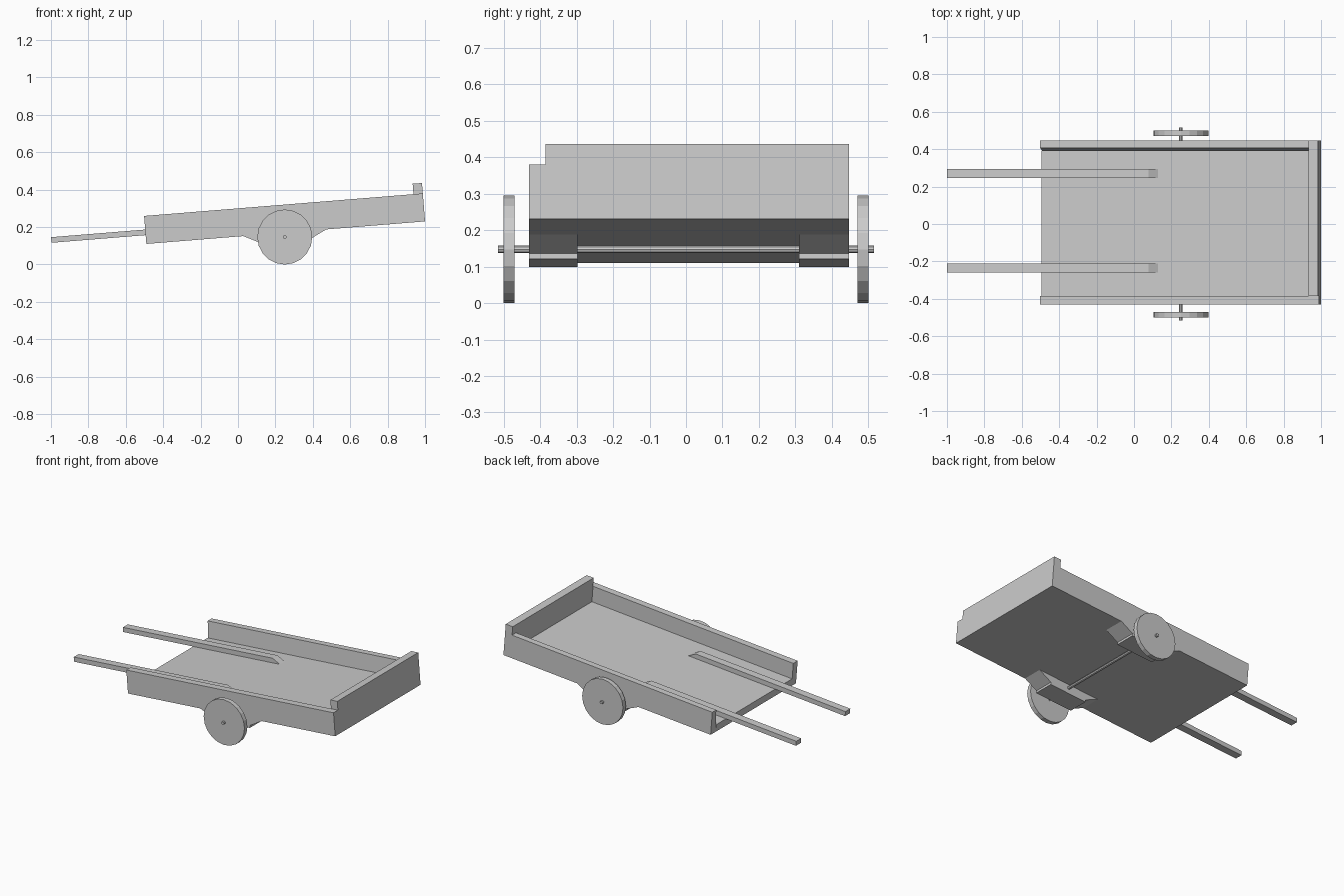
import bpy, bmesh, math
from mathutils import Matrix

if "Cube" in bpy.data.objects:
    bpy.data.objects.remove(bpy.data.objects["Cube"])

TILT = math.radians(4.62)
OX, OZ = -0.49, 0.11      # lower rear corner of the tilted bed


def add_object(name, bm):
    bmesh.ops.recalc_face_normals(bm, faces=bm.faces)
    me = bpy.data.meshes.new(name)
    bm.to_mesh(me)
    bm.free()
    ob = bpy.data.objects.new(name, me)
    bpy.context.collection.objects.link(ob)
    return ob


def bed_part(name, profile, y0, y1, lean=0.0):
    """Extrude an (along bed, above bed) profile from y0 to y1, then tilt it.
    lean shifts the top edge of the y0 side inward."""
    c, s = math.cos(TILT), math.sin(TILT)
    mid = max(p[1] for p in profile) / 2
    bm = bmesh.new()
    rings = []
    for y, shift in ((y0, lean), (y1, 0)):
        rings.append([bm.verts.new((OX + u * c - w * s,
                                    y + (shift if w > mid else 0),
                                    OZ + u * s + w * c)) for u, w in profile])
    a, b = rings
    bm.faces.new(a)
    bm.faces.new(b)
    n = len(profile)
    for i in range(n):
        j = (i + 1) % n
        bm.faces.new((a[i], a[j], b[j], b[i]))
    return add_object(name, bm)


def rect(u0, u1, w0, w1):
    return [(u0, w0), (u1, w0), (u1, w1), (u0, w1)]


def disc(name, r, sides, y, depth):
    bm = bmesh.new()
    m = (Matrix.Translation((0.25, y, 0.147)) @ Matrix.Rotation(math.pi / 2, 4, 'X'))
    bmesh.ops.create_cone(bm, cap_ends=True, segments=sides, radius1=r,
                          radius2=r, depth=depth, matrix=m)
    return add_object(name, bm)


# Cargo bed: floor, two side boards, taller end board
bed_part("floor", rect(0, 1.445, 0, 0.047), -0.385, 0.392)
bed_part("side_board_near", rect(0, 1.495, 0, 0.15), -0.385, -0.43)
bed_part("side_board_far", rect(0, 1.445, 0, 0.15), 0.392, 0.447, 0.014)
bed_part("end_board", rect(1.445, 1.495, 0, 0.206), -0.385, 0.447)

# Handles lying on the floor, with chamfered inner ends
handle = [(-0.505, 0.047), (0.625, 0.047), (0.575, 0.077), (-0.505, 0.077)]
for y in (-0.235, 0.27):
    bed_part("handle", handle, y - 0.025, y + 0.025)

# Axle brackets below the bed
bracket = [(0.52, 0), (0.61, -0.045), (0.61, -0.06), (0.875, -0.06),
           (0.875, -0.045), (0.965, 0)]
for y0, y1 in ((-0.43, -0.297), (0.31, 0.447)):
    bed_part("axle_bracket", bracket, y0, y1)

# Wheels and axle
for side in (-1, 1):
    disc("wheel", 0.147, 20, side * 0.485, 0.03)
disc("axle", 0.01, 8, 0, 1.03)
